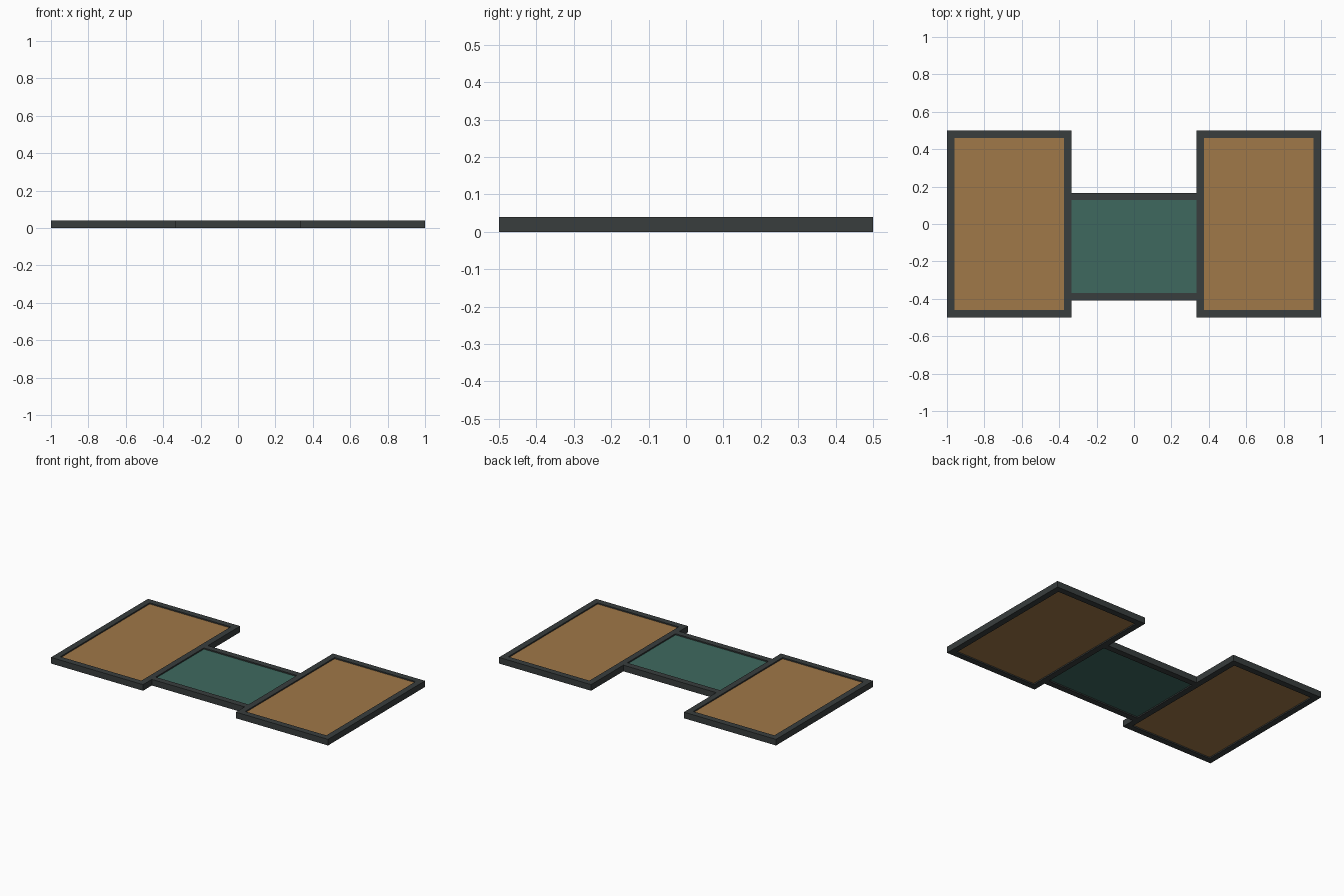
import bpy

if "Cube" in bpy.data.objects:
    bpy.data.objects.remove(bpy.data.objects["Cube"])


def material(name, rgb):
    m = bpy.data.materials.new(name)
    lin = [((c / 255 + 0.055) / 1.055) ** 2.4 for c in rgb]
    m.diffuse_color = (*lin, 1)
    m.use_nodes = True
    m.node_tree.nodes["Principled BSDF"].inputs["Base Color"].default_value = m.diffuse_color
    return m


FRAME = material("charcoal", (56, 61, 61))
WOOD = material("tan", (160, 120, 72))
TEAL = material("deep teal", (62, 105, 95))

HEIGHT, BAR = 0.04, 0.04      # frame height and bar width
SLAB = (0.008, 0.032)         # recessed panel bottom and top
HALF = 0.335                  # half width of the middle section


def box(name, x0, x1, y0, y1, z0, z1, mat):
    bpy.ops.mesh.primitive_cube_add(
        size=1, location=((x0 + x1) / 2, (y0 + y1) / 2, (z0 + z1) / 2))
    o = bpy.context.object
    o.name = name
    o.scale = (x1 - x0, y1 - y0, z1 - z0)
    bpy.ops.object.transform_apply(location=False, rotation=False, scale=True)
    o.data.materials.append(mat)
    return o


# Two tall side sections: four bars around a recessed panel
for side, x0, x1 in (("left", -1, -HALF), ("right", HALF, 1)):
    xi0, xi1, yi = x0 + BAR, x1 - BAR, 0.5 - BAR
    box(side + "_outer_bar" if x0 < 0 else side + "_inner_bar",
        x0, xi0, -0.5, 0.5, 0, HEIGHT, FRAME)
    box(side + "_inner_bar" if x0 < 0 else side + "_outer_bar",
        xi1, x1, -0.5, 0.5, 0, HEIGHT, FRAME)
    box(side + "_front_bar", xi0, xi1, -0.5, -yi, 0, HEIGHT, FRAME)
    box(side + "_back_bar", xi0, xi1, yi, 0.5, 0, HEIGHT, FRAME)
    box(side + "_panel", xi0, xi1, -yi, yi, *SLAB, WOOD)

# Middle section: front and back rails with a recessed panel between
Y0, Y1 = -0.41, 0.167
box("middle_front_rail", -HALF, HALF, Y0, Y0 + BAR, 0, HEIGHT, FRAME)
box("middle_back_rail", -HALF, HALF, Y1 - BAR, Y1, 0, HEIGHT, FRAME)
box("middle_panel", -HALF, HALF, Y0 + BAR, Y1 - BAR, *SLAB, TEAL)
